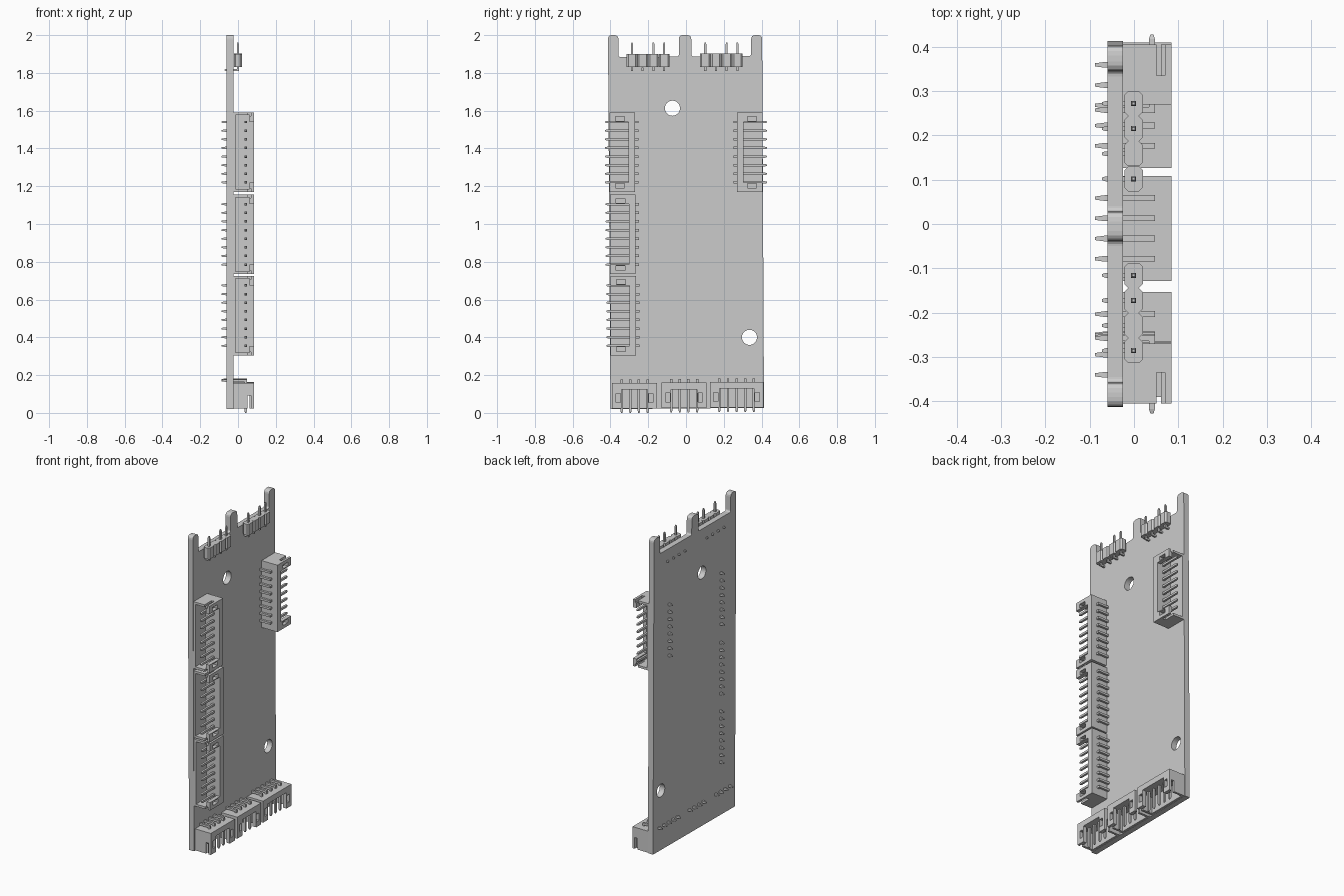
import bpy, bmesh, math
from mathutils import Matrix, Vector

if "Cube" in bpy.data.objects:
    bpy.data.objects.remove(bpy.data.objects["Cube"])

PITCH = 0.0457


def add_object(name, bm):
    bmesh.ops.recalc_face_normals(bm, faces=bm.faces)
    me = bpy.data.meshes.new(name)
    bm.to_mesh(me)
    bm.free()
    ob = bpy.data.objects.new(name, me)
    bpy.context.collection.objects.link(ob)
    return ob


def add_box(bm, x, y, z):
    """Box given as three (min, max) ranges."""
    size = Vector((x[1] - x[0], y[1] - y[0], z[1] - z[0]))
    mid = Vector((x[0] + x[1], y[0] + y[1], z[0] + z[1])) / 2
    m = Matrix.Translation(mid) @ Matrix.Diagonal((*size, 1))
    return bmesh.ops.create_cube(bm, size=1, matrix=m)["verts"]


def add_tip(bm, start, end, r, taper=0.55):
    """Square pin stub narrowing from start to end."""
    a, b = Vector(start), Vector(end)
    m = Matrix.Translation((a + b) / 2) @ (b - a).to_track_quat('Z', 'Y').to_matrix().to_4x4()
    m = m @ Matrix.Rotation(math.pi / 4, 4, 'Z')
    k = math.sqrt(2)
    bmesh.ops.create_cone(bm, cap_ends=True, segments=4, radius1=r * k,
                          radius2=r * k * taper, depth=(b - a).length, matrix=m)


def cut(ob, boxes):
    """Subtract a list of boxes from an object."""
    cutters = []
    for b in boxes:
        bm = bmesh.new()
        add_box(bm, *b)
        c = add_object("cutter", bm)
        c.hide_render = True
        cutters.append(c)
        mod = ob.modifiers.new("cut", 'BOOLEAN')
        mod.operation, mod.solver, mod.object = 'DIFFERENCE', 'EXACT', c
    bpy.context.view_layer.update()
    ev = ob.evaluated_get(bpy.context.evaluated_depsgraph_get())
    me = bpy.data.meshes.new_from_object(ev)
    ob.modifiers.clear()
    ob.data = me
    for c in cutters:
        bpy.data.objects.remove(c)


def connector(name, pins, y, z, turn=0):
    """Right-angle socket: length on y, mouth towards -z, then turned about x."""
    place = Matrix.Translation((0, y, z)) @ Matrix.Rotation(math.radians(turn), 4, 'X')
    half = ((pins - 1) * PITCH + 0.1) / 2
    bm = bmesh.new()
    add_box(bm, (-0.026, 0.085), (-half, half), (0, 0.135))
    body = add_object(name + "_housing", bm)
    cuts = [((-0.013, 0.061), (-half + 0.014, half - 0.014), (-0.02, 0.103)),
            ((0.05, 0.1), (-half + 0.05, half - 0.05), (-0.03, 0.1))]
    for s in (-1, 1):
        def span(a, b):
            return tuple(sorted((s * (half - a), s * (half - b))))
        cuts.append(((0.051, 0.07), span(0.018, -0.01), (-0.025, 0.07)))
        cuts.append(((0.055, 0.1), span(0.044, 0.02), (0.032, 0.08)))
    cut(body, cuts)
    body.matrix_world = place

    # bent pins: contact, back bend and solder leg
    bm = bmesh.new()
    r = 0.0065
    for i in range(pins):
        u = (i - (pins - 1) / 2) * PITCH
        add_box(bm, (0.034, 0.047), (u - r, u + r), (-0.013, 0.154))
        add_tip(bm, (0.0405, u, -0.013), (0.0405, u, -0.023), r)
        add_box(bm, (-0.066, 0.034), (u - r, u + r), (0.141, 0.154))
        add_tip(bm, (-0.066, u, 0.1475), (-0.088, u, 0.1475), r)
    add_object(name + "_pins", bm).matrix_world = place


def rounded(pts, steps=4):
    """Round the corners of (y, z, radius) points."""
    out = []
    n = len(pts)
    for i, (y, z, rad) in enumerate(pts):
        p = Vector((y, z))
        if rad == 0:
            out.append(p)
            continue
        a = (Vector(pts[i - 1][:2]) - p).normalized() * rad
        b = (Vector(pts[(i + 1) % n][:2]) - p).normalized() * rad
        for k in range(steps + 1):
            t = k / steps
            out.append(p + a * (1 - t) ** 2 + b * t ** 2)
    return out


# circuit board outline with three top tabs and two screw holes
R = 0.022
outline = rounded([
    (-0.400, 0.020, 0), (0.413, 0.027, 0), (0.403, 2.0, R), (0.345, 2.0, R),
    (0.345, 1.89, 0.012), (0.029, 1.887, 0.012), (0.028, 2.0, R), (-0.038, 2.0, R),
    (-0.038, 1.886, 0.012), (-0.357, 1.884, 0.012), (-0.358, 2.0, R), (-0.413, 2.0, R)])
loops = [outline]
for cy, cz in ((-0.072, 1.613), (0.336, 0.4)):
    loops.append([Vector((cy + 0.04 * math.cos(k * math.tau / 32),
                          cz + 0.04 * math.sin(k * math.tau / 32))) for k in range(32)])
bm = bmesh.new()
edges = []
for loop in loops:
    vs = [bm.verts.new((-0.06, p.x, p.y)) for p in loop]
    edges += [bm.edges.new((vs[i - 1], vs[i])) for i in range(len(vs))]
bmesh.ops.triangle_fill(bm, edges=edges, use_beauty=True, use_dissolve=False)
ext = bmesh.ops.extrude_face_region(bm, geom=bm.faces[:], use_keep_orig=True)
bmesh.ops.translate(bm, vec=(0.035, 0, 0),
                    verts=[g for g in ext["geom"] if isinstance(g, bmesh.types.BMVert)])
board = add_object("circuit_board", bm)

# side sockets, three on one edge and one on the other
for i, (y, z) in enumerate(((-0.399, 0.515), (-0.402, 0.945), (-0.405, 1.38))):
    connector(f"side_socket_{i + 1}", 8, y, z, -90)
connector("opposite_socket", 8, 0.405, 1.38, 90)

# bottom sockets
for i, (pins, y, z) in enumerate(((4, -0.272, 0.023), (4, -0.010, 0.025), (5, 0.268, 0.028))):
    connector(f"bottom_socket_{i + 1}", pins, y, z)

# keyed pin headers between the top tabs, second pin removed
for n, y0 in enumerate((-0.286, 0.102)):
    body, pins = bmesh.new(), bmesh.new()
    h, c, r = 0.0283, 0.009, 0.0055
    for i in range(4):
        y = y0 + i * 0.0567
        z0 = 1.83 + n * 0.002
        shape = [(-0.022, -h + c), (-0.022 + c, -h), (0.02 - c, -h), (0.02, -h + c),
                 (0.02, h - c), (0.02 - c, h), (-0.022 + c, h), (-0.022, h - c)]
        f = body.faces.new([body.verts.new((px, y + py, z0)) for px, py in shape])
        e = bmesh.ops.extrude_face_region(body, geom=[f], use_keep_orig=True)
        bmesh.ops.translate(body, vec=(0, 0, 0.07),
                            verts=[g for g in e["geom"] if isinstance(g, bmesh.types.BMVert)])
        top = z0 - 0.001 if i == 1 else 1.952
        add_box(pins, (-0.001 - r, -0.001 + r), (y - r, y + r), (1.81, top))
        if i != 1:
            add_tip(pins, (-0.001, y, top), (-0.001, y, top + 0.01), r)
        add_box(pins, (-0.064, -0.001 - r), (y - r, y + r), (1.81, 1.821))
        add_tip(pins, (-0.064, y, 1.8155), (-0.072, y, 1.8155), r)
    add_object(f"top_header_{n + 1}_body", body)
    add_object(f"top_header_{n + 1}_pins", pins)
